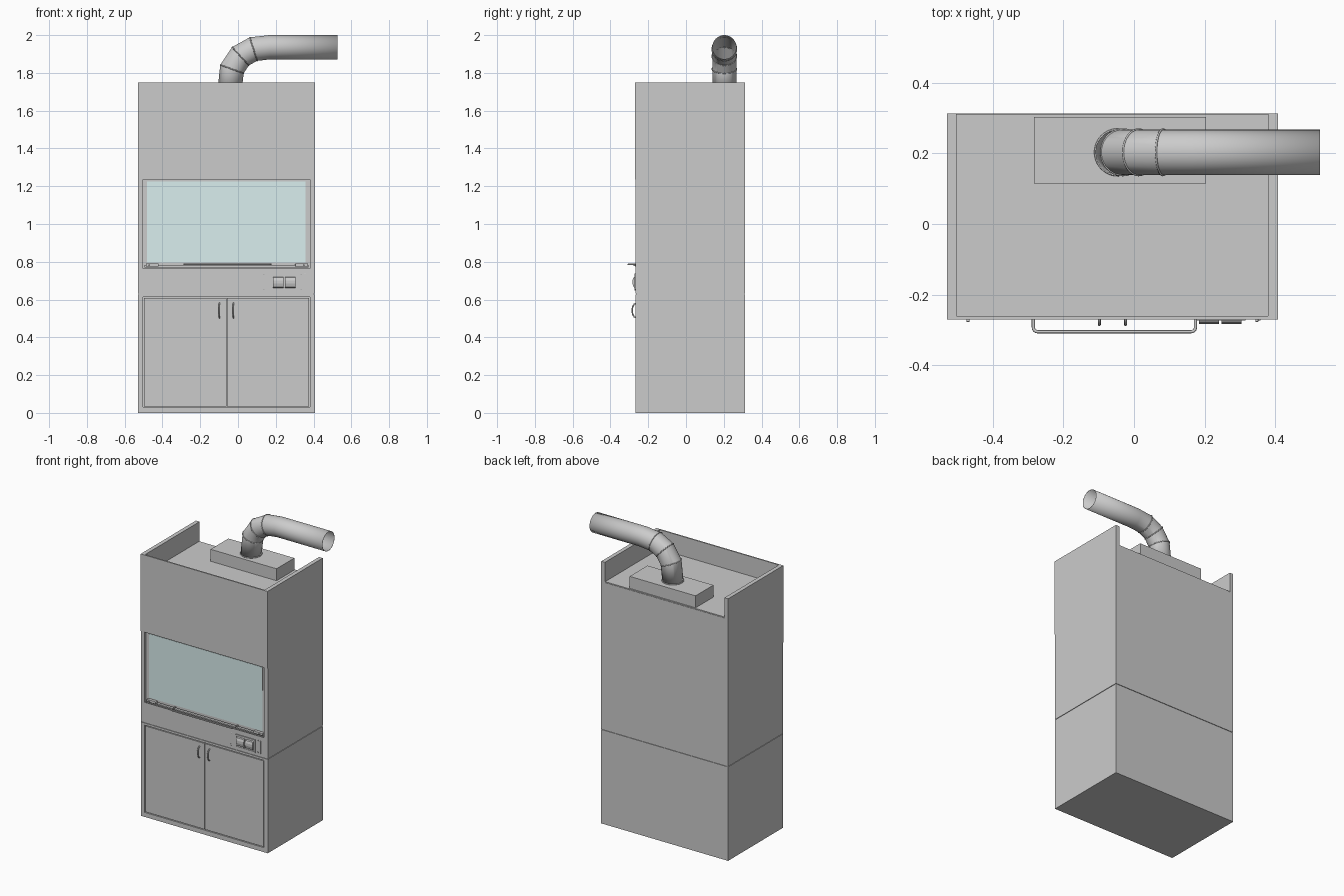
import bpy, bmesh, math
from mathutils import Vector

if "Cube" in bpy.data.objects:
    bpy.data.objects.remove(bpy.data.objects["Cube"])

X0, X1, YF, YB = -0.53, 0.407, -0.267, 0.313
T = 0.027                      # side wall thickness
IX0, IX1 = X0 + T, X1 - T      # inner width
MID = (X0 + X1) / 2


def box(name, x0, x1, y0, y1, z0, z1, bevel=0.0, mat=None):
    bm = bmesh.new()
    bmesh.ops.create_cube(bm, size=1)
    for v in bm.verts:
        v.co = Vector((x0 + (v.co.x + .5) * (x1 - x0),
                       y0 + (v.co.y + .5) * (y1 - y0),
                       z0 + (v.co.z + .5) * (z1 - z0)))
    me = bpy.data.meshes.new(name)
    bm.to_mesh(me)
    bm.free()
    ob = bpy.data.objects.new(name, me)
    bpy.context.collection.objects.link(ob)
    if bevel:
        mod = ob.modifiers.new("bevel", 'BEVEL')
        mod.width, mod.segments = bevel, 2
    if mat:
        me.materials.append(mat)
    return ob


def frame(name, x0, x1, y0, y1, z0, z1, w):
    box(name + "_left", x0, x0 + w, y0, y1, z0, z1)
    box(name + "_right", x1 - w, x1, y0, y1, z0, z1)
    box(name + "_bottom", x0 + w, x1 - w, y0, y1, z0, z0 + w)
    box(name + "_top", x0 + w, x1 - w, y0, y1, z1 - w, z1)


def smooth(ob, angle=35):
    bpy.ops.object.select_all(action='DESELECT')
    ob.select_set(True)
    bpy.context.view_layer.objects.active = ob
    bpy.ops.object.shade_smooth_by_angle(angle=math.radians(angle))


def bar(name, pts, radius):
    cu = bpy.data.curves.new(name, 'CURVE')
    cu.dimensions = '3D'
    cu.bevel_depth, cu.bevel_resolution, cu.use_fill_caps = radius, 3, True
    sp = cu.splines.new('POLY')
    sp.points.add(len(pts) - 1)
    for p, co in zip(sp.points, pts):
        p.co = (*co, 1)
    ob = bpy.data.objects.new(name, cu)
    bpy.context.collection.objects.link(ob)
    bpy.ops.object.select_all(action='DESELECT')
    ob.select_set(True)
    bpy.context.view_layer.objects.active = ob
    bpy.ops.object.convert(target='MESH')
    smooth(bpy.context.object, 50)


# Lower cabinet carcass
box("cabinet_side_left", X0, IX0, YF, YB, 0, 0.627)
box("cabinet_side_right", IX1, X1, YF, YB, 0, 0.627)
box("cabinet_base", IX0, IX1, YF, YB, 0, 0.03)
box("cabinet_top", IX0, IX1, YF, YB, 0.613, 0.627)
box("cabinet_back", IX0, IX1, YB - 0.013, YB, 0.03, 0.613)

# Inset doors with bowed handles
G = 0.005
box("door_left", IX0 + G, -0.0605, YF + 0.001, YF + 0.02, 0.03 + G, 0.613 - G)
box("door_right", -0.0575, IX1 - G, YF + 0.001, YF + 0.02, 0.03 + G, 0.613 - G)
box("door_stop", IX0, IX1, YF + 0.021, YF + 0.03, 0.03, 0.613)
for side, x in (("left", -0.098), ("right", -0.024)):
    arc = [(x, YF + 0.003 - 0.021 * math.sin(math.pi * i / 12),
            0.542 - 0.038 * math.cos(math.pi * i / 12)) for i in range(13)]
    bar("door_handle_" + side, arc, 0.004)

# Upper hood shell
box("shadow_gap", X0 + 0.004, X1 - 0.004, YF + 0.004, YB - 0.004, 0.627, 0.631)
FP = YF + 0.006
box("hood_side_left", X0, IX0, FP, YB, 0.631, 1.75)
box("hood_side_right", IX1, X1, FP, YB, 0.631, 1.75)
box("hood_back", IX0, IX1, YB - 0.013, YB, 0.631, 1.615)
box("hood_roof", IX0, IX1, FP, YB - 0.003, 1.60, 1.62)
box("worktop", IX0, IX1, FP, YB - 0.013, 0.631, 0.755)
box("front_panel_upper", X0, X1, YF - 0.003, FP, 1.235, 1.75)
box("front_apron", X0, X1, YF, FP, 0.631, 0.765)
box("front_strip_left", X0, IX0, YF, FP, 0.765, 1.235)
box("front_strip_right", IX1, X1, YF, FP, 0.765, 1.235)

# Sliding sash with glass
glass = bpy.data.materials.new("glass_tint")
glass.diffuse_color = (0.70, 0.86, 0.86, 1)
glass.use_nodes = True
glass.node_tree.nodes["Principled BSDF"].inputs["Base Color"].default_value = glass.diffuse_color
SY = YF + 0.016
frame("sash_channel", IX0, IX1, SY - 0.004, SY + 0.025, 0.765, 1.235, 0.008)
frame("sash_frame", IX0 + 0.008, IX1 - 0.008, SY, SY + 0.022, 0.78, 1.227, 0.019)
box("sash_glass", IX0 + 0.022, IX1 - 0.022, SY - 0.002, SY + 0.006, 0.797, 1.224, mat=glass)
box("sash_guide", 0.357, 0.361, SY - 0.006, SY, 1.07, 1.225)

# Sash lift bar and finger grips
hx0, hx1, hy, hz, r = -0.285, 0.174, -0.305, 0.786, 0.012
path = [(hx0, SY, hz)]
for cx, a0 in ((hx0 + r, 180), (hx1 - r, 270)):
    path += [(cx + r * math.cos(math.radians(a0 + k * 22.5)),
              hy + r + r * math.sin(math.radians(a0 + k * 22.5)), hz) for k in range(5)]
path.append((hx1, SY, hz))
bar("sash_lift_bar", path, 0.0045)
for side, x0 in (("left", -0.487), ("right", 0.303)):
    box("sash_grip_" + side, x0, x0 + 0.067, YF - 0.002, SY + 0.002, 0.774, 0.791, 0.002)
    peg = -0.47 if side == "left" else 0.348
    box("sash_grip_peg_" + side, peg - 0.004, peg + 0.004, -0.277, YF, 0.778, 0.786, 0.001)

# Socket plate with two covers, switch strip and indicator studs
frame("socket_surround", 0.172, 0.316, YF - 0.006, YF, 0.648, 0.735, 0.008)
box("socket_plate", 0.18, 0.308, YF - 0.003, YF, 0.656, 0.727)
for i, x0 in enumerate((0.184, 0.248)):
    dome = [(YF - 0.002, 0.662), (YF - 0.011, 0.666), (YF - 0.016, 0.685),
            (YF - 0.016, 0.702), (YF - 0.011, 0.717), (YF - 0.002, 0.721)]
    bm = bmesh.new()
    f = bm.faces.new([bm.verts.new((x0, y, z)) for y, z in dome])
    ext = bmesh.ops.extrude_face_region(bm, geom=[f], use_keep_orig=True)
    for v in ext["geom"]:
        if isinstance(v, bmesh.types.BMVert):
            v.co.x += 0.056
    bmesh.ops.recalc_face_normals(bm, faces=bm.faces)
    me = bpy.data.meshes.new("socket_cover")
    bm.to_mesh(me)
    bm.free()
    bpy.context.collection.objects.link(bpy.data.objects.new(f"socket_cover_{i + 1}", me))
box("switch_strip", 0.351, 0.358, YF - 0.006, YF, 0.652, 0.737, 0.001)
for i, (x, z) in enumerate(((0.136, 0.735), (0.136, 0.655), (0.335, 0.735), (0.335, 0.655))):
    box(f"stud_{i + 1}", x - 0.004, x + 0.004, YF - 0.004, YF, z - 0.004, z + 0.004, 0.001)

# Extraction plenum on the roof
box("duct_plenum", -0.283, 0.204, 0.115, 0.303, 1.62, 1.70)

# Segmented exhaust duct with mitred joints, open at the end
DY, R, N = 0.203, 0.064, 40
pts = [Vector(p) for p in ((-0.045, 1.70), (-0.032, 1.82), (0.013, 1.888),
                           (0.082, 1.926), (0.17, 1.936), (0.526, 1.936))]
dirs = [(b - a).normalized() for a, b in zip(pts, pts[1:])]
bm = bmesh.new()
rings, tangents = [], []
for i, p in enumerate(pts):
    d0, d1 = dirs[max(i - 1, 0)], dirs[min(i, len(dirs) - 1)]
    t = (d0 + d1).normalized()
    if i == 0:
        t = Vector((0, 1))     # sits flat on the plenum
    k = R / t.dot(d1)
    tangents.append(t)
    rings.append([bm.verts.new((p.x - t.y * k * math.sin(a), DY + R * math.cos(a),
                                p.y + t.x * k * math.sin(a)))
                  for a in (2 * math.pi * j / N for j in range(N))])
for ra, rb in zip(rings, rings[1:]):
    for j in range(N):
        bm.faces.new((ra[j], ra[(j + 1) % N], rb[(j + 1) % N], rb[j]))
bmesh.ops.recalc_face_normals(bm, faces=bm.faces)
me = bpy.data.meshes.new("exhaust_duct")
bm.to_mesh(me)
bm.free()
duct = bpy.data.objects.new("exhaust_duct", me)
bpy.context.collection.objects.link(duct)
smooth(duct, 20)
wall = duct.modifiers.new("wall", 'SOLIDIFY')
wall.thickness, wall.offset = 0.002, -1

# Raised seams at the duct joints
for i in range(4):
    p, t = pts[i], tangents[i]
    bpy.ops.mesh.primitive_torus_add(
        major_radius=R + 0.001, minor_radius=0.003, major_segments=N, minor_segments=8,
        location=(p.x, DY, p.y + (0.003 if i == 0 else 0)),
        rotation=(0, math.atan2(t.x, t.y), 0))
    seam = bpy.context.object
    seam.name = f"duct_seam_{i + 1}"
    smooth(seam, 60)
